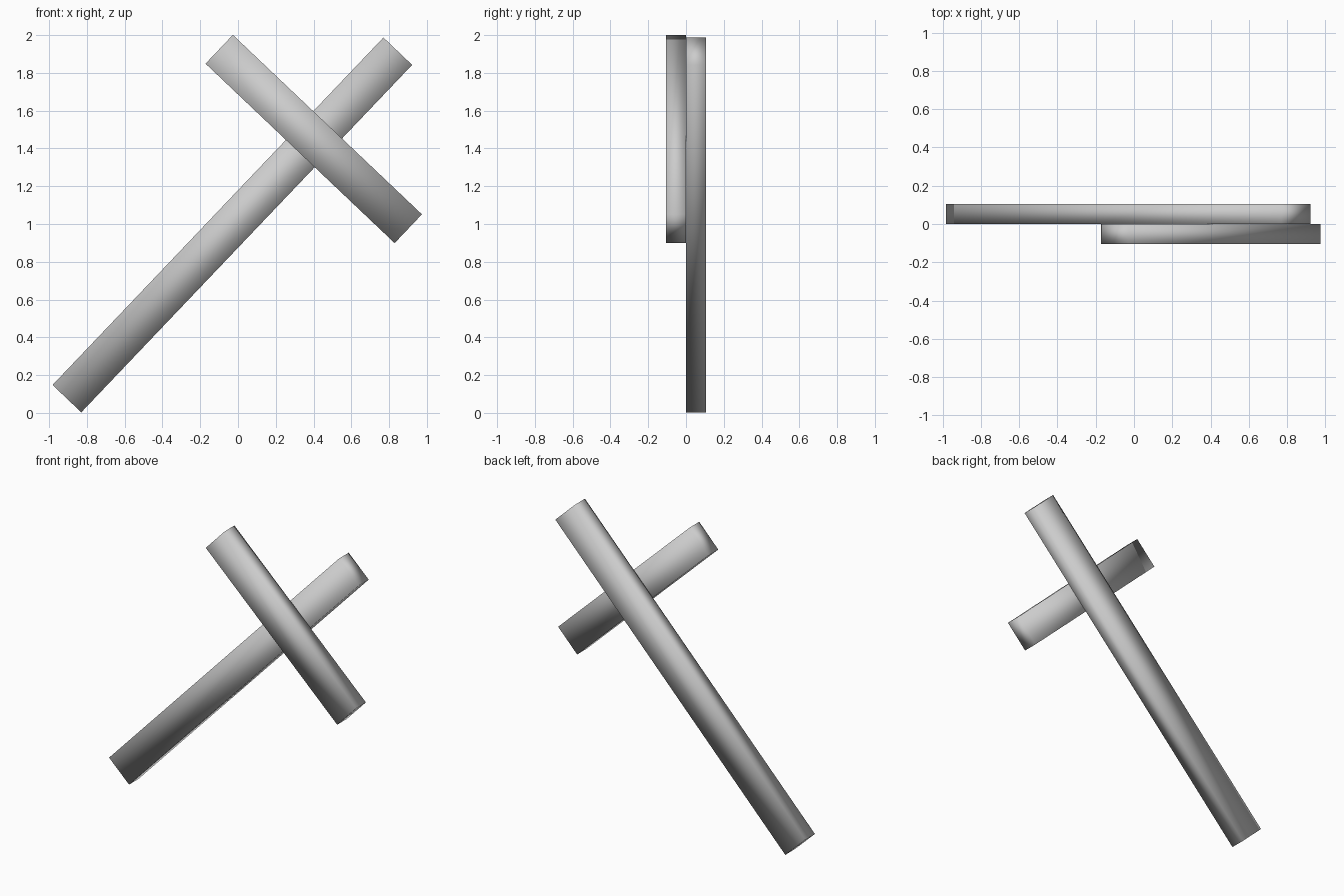
import bpy
from math import radians

cube = bpy.data.objects.get("Cube")
if cube:
    bpy.data.objects.remove(cube, do_unlink=True)

grey = bpy.data.materials.new("plain_grey")
grey.use_nodes = True
colour = (0.6, 0.6, 0.6, 1)
grey.diffuse_color = colour
grey.node_tree.nodes["Principled BSDF"].inputs["Base Color"].default_value = colour

WIDTH, DEPTH = 0.21, 0.105


def beam(name, x, y, z, length, slope):
    """Flat rectangular beam, tilted in the front plane, softly shaded."""
    bpy.ops.mesh.primitive_cube_add(size=1, location=(x, y, z),
                                    rotation=(0, -radians(slope), 0))
    ob = bpy.context.object
    ob.name = name
    ob.scale = (length, DEPTH, WIDTH)
    bpy.ops.object.transform_apply(location=False, rotation=False, scale=True)
    bpy.ops.object.shade_smooth()
    ob.data.materials.append(grey)
    return ob


# Long beam behind, short crossing beam in front
beam("long_beam", -0.03, DEPTH / 2, 0.995, 2.54, 46.4)
beam("cross_beam", 0.401, -DEPTH / 2, 1.45, 1.38, -43.5)
